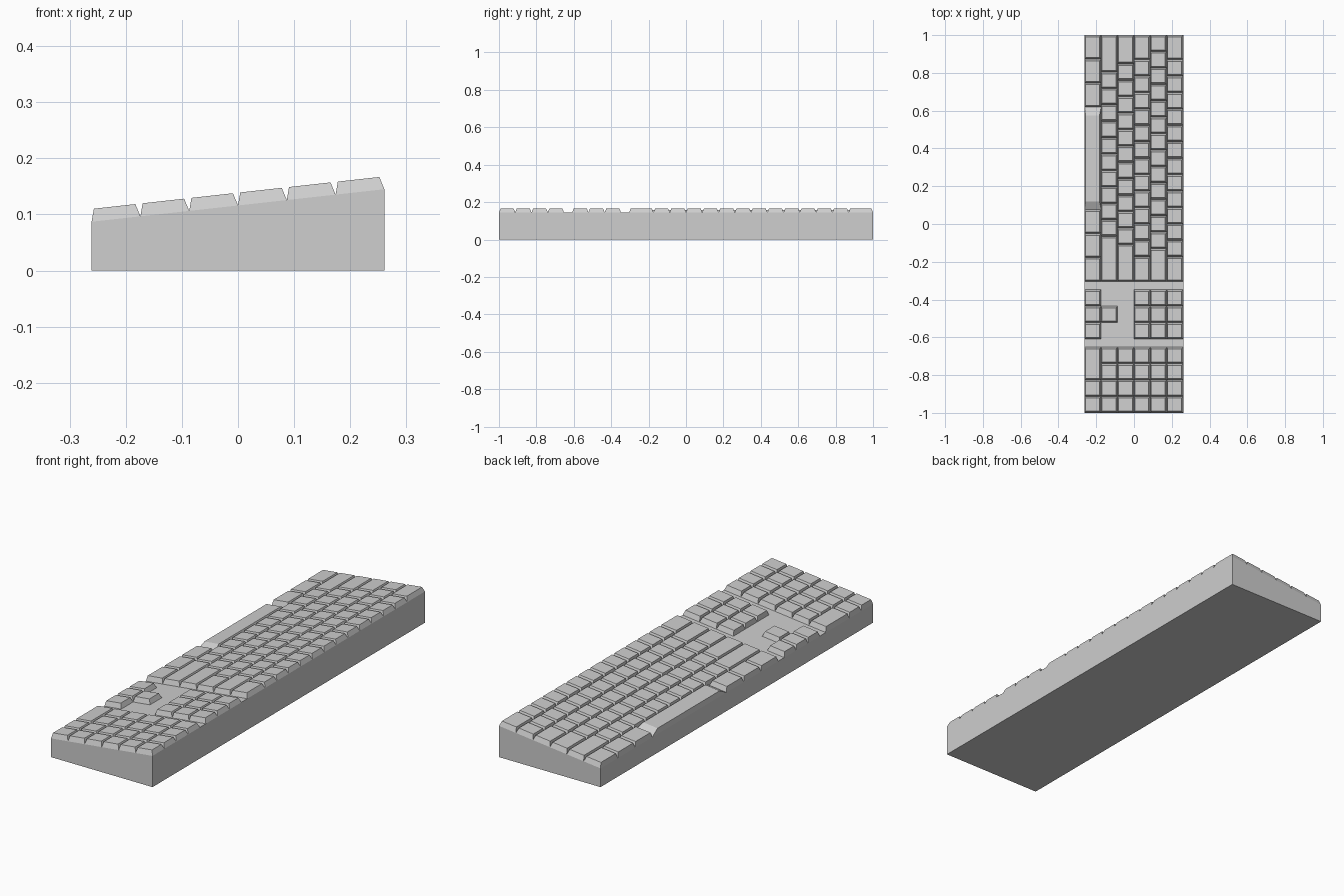
import bpy
import bmesh

if "Cube" in bpy.data.objects:
    bpy.data.objects.remove(bpy.data.objects["Cube"], do_unlink=True)

U = 2 / 23                      # one key unit along the length
HALF = 3 * U                    # half of the case depth
LOW, HIGH = 0.087, 0.145        # case height at its thin and thick edges
SLOPE = (HIGH - LOW) / (2 * HALF)
KEY_H = 0.0225                  # key height above the case
INSET_X, INSET_Y = 0.0065, 0.009

grey = bpy.data.materials.new("light_grey")
grey.use_nodes = True
grey.diffuse_color = (0.62, 0.62, 0.62, 1)
grey.node_tree.nodes["Principled BSDF"].inputs["Base Color"].default_value = (0.62, 0.62, 0.62, 1)


def deck(x):
    """Height of the sloping case top at x."""
    return LOW + (x + HALF) * SLOPE


def finish(name, bm):
    bmesh.ops.recalc_face_normals(bm, faces=bm.faces)
    mesh = bpy.data.meshes.new(name)
    bm.to_mesh(mesh)
    bm.free()
    mesh.materials.append(grey)
    obj = bpy.data.objects.new(name, mesh)
    bpy.context.collection.objects.link(obj)
    return obj


def add_hexahedron(bm, bottom, top):
    """Closed block between two four-cornered loops."""
    b = [bm.verts.new(p) for p in bottom]
    t = [bm.verts.new(p) for p in top]
    bm.faces.new(b[::-1])
    bm.faces.new(t)
    for i in range(4):
        j = (i + 1) % 4
        bm.faces.new((b[i], b[j], t[j], t[i]))


def rect(x0, x1, y0, y1, height, shift=0.0):
    return [(x + shift, y, height(x)) for x, y in ((x0, y0), (x1, y0), (x1, y1), (x0, y1))]


def add_key(bm, row, start, width):
    """Tapered key; start and width in units from the +y end, row 0 at +x."""
    x1 = HALF - row * U
    x0 = x1 - U
    y1 = 1 - start * U
    y0 = y1 - width * U
    iy = 0.044 if width > 4 else INSET_Y        # long bar has sloping ends
    bottom = rect(x0, x1, y0, y1, deck)
    top = rect(x0 + INSET_X, x1 - INSET_X, y0 + iy, y1 - iy,
               lambda x: deck(x) + KEY_H, -KEY_H * SLOPE)
    add_hexahedron(bm, bottom, top)


def key_row(name, row, start, widths):
    bm = bmesh.new()
    for w in widths:
        add_key(bm, row, start, w)
        start += w
    finish(name, bm)


# Wedge-shaped case
bm = bmesh.new()
add_hexahedron(bm, rect(-HALF, HALF, -1, 1, lambda x: 0.0), rect(-HALF, HALF, -1, 1, deck))
finish("case", bm)

# Main typing block, 15 units long
side = 8.75 / 6
main_rows = {
    "function_keys": [1.5] + [1] * 12 + [1.5],
    "number_keys": [1] * 13 + [2],
    "upper_letter_keys": [1.5] + [1] * 12 + [1.5],
    "home_letter_keys": [1.75] + [1] * 11 + [2.25],
    "lower_letter_keys": [2.25] + [1] * 10 + [2.75],
    "space_row_keys": [side] * 3 + [6.25] + [side] * 3,
}
for row, (name, widths) in enumerate(main_rows.items()):
    key_row(name, row, 0, widths)

# Navigation block and arrow keys
for row in range(3):
    key_row(f"navigation_keys_{row + 1}", row, 15.5, [1] * 3)
key_row("up_arrow_key", 4, 16.5, [1])
key_row("lower_arrow_keys", 5, 15.5, [1] * 3)

# Number pad with one double-width key in the nearest row
for row in range(6):
    key_row(f"number_pad_keys_{row + 1}", row, 19, [2, 1, 1] if row == 5 else [1] * 4)
